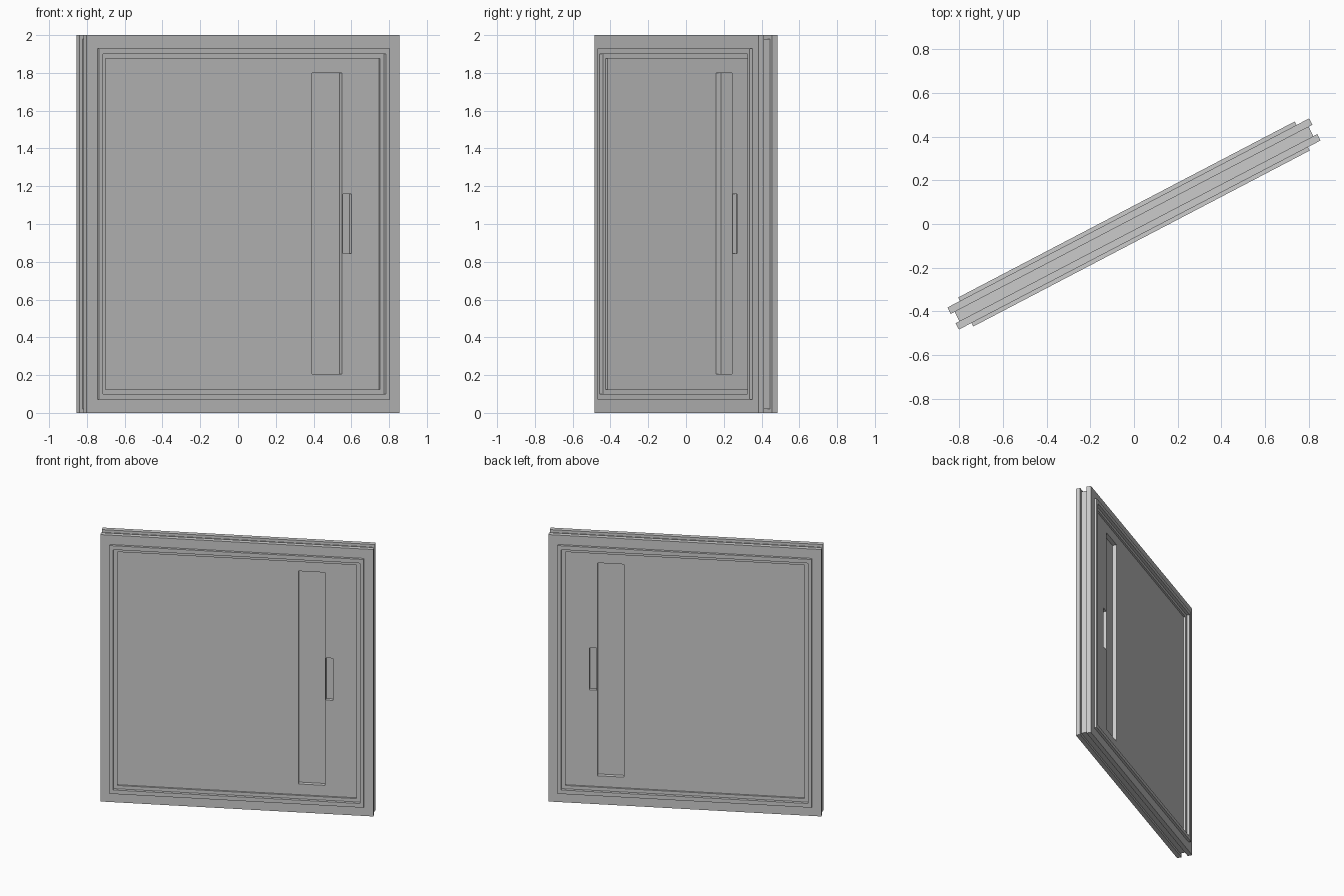
import bpy, bmesh, math
from mathutils import Matrix

if "Cube" in bpy.data.objects:
    bpy.data.objects.remove(bpy.data.objects["Cube"])

ANGLE = math.radians(27.6)
H = 1.0                      # half height
TURN = Matrix.Translation((0, 0, H)) @ Matrix.Rotation(ANGLE, 4, 'Z')


def make_object(name, bm):
    bmesh.ops.recalc_face_normals(bm, faces=bm.faces)
    mesh = bpy.data.meshes.new(name)
    bm.to_mesh(mesh)
    bm.free()
    obj = bpy.data.objects.new(name, mesh)
    bpy.context.collection.objects.link(obj)
    return obj


def loft(name, loops):
    """Closed stack of rectangles: (half width, half height, depth)."""
    bm = bmesh.new()
    rings = [[bm.verts.new(TURN @ Matrix.Translation((su * w, v, sz * h)).translation)
              for su, sz in ((-1, -1), (1, -1), (1, 1), (-1, 1))] for w, h, v in loops]
    for a, b in zip(rings, rings[1:]):
        for i in range(4):
            j = (i + 1) % 4
            bm.faces.new((a[i], a[j], b[j], b[i]))
    bm.faces.new(rings[0])
    bm.faces.new(rings[-1])
    return make_object(name, bm)


def box(name, u0, u1, v0, v1, z0, z1):
    bm = bmesh.new()
    size = Matrix.Diagonal((u1 - u0, v1 - v0, z1 - z0, 1))
    centre = Matrix.Translation(((u0 + u1) / 2, (v0 + v1) / 2, (z0 + z1) / 2 - H))
    bmesh.ops.create_cube(bm, size=1, matrix=TURN @ centre @ size)
    return make_object(name, bm)


# Door leaf: recessed panel, ledge, raised trim, face frame, edge groove
front = [
    (0.820, 0.875, -0.040),
    (0.820, 0.875, -0.053),
    (0.845, 0.900, -0.053),
    (0.845, 0.900, -0.075),
    (0.870, 0.930, -0.075),
    (0.870, 0.930, -0.057),
    (0.935, 1.000, -0.057),
    (0.935, 1.000, -0.024),
    (0.915, 0.980, -0.024),
]
back = [(w, h, -v) for w, h, v in reversed(front)]
door = loft("door_leaf", front + back)

# Tall window slot and small handle slot, sunk into both faces
for side, s in (("front", -1), ("back", 1)):
    for part, u0, u1, z0, z1, floor in (("window_slot", 0.42, 0.60, 0.205, 1.80, 0.010),
                                        ("handle_slot", 0.607, 0.657, 0.845, 1.16, 0.015)):
        v0, v1 = sorted((s * floor, s * 0.1))
        cutter = box(f"{side}_{part}_cutter", u0, u1, v0, v1, z0, z1)
        cutter.hide_render = True
        cutter.hide_set(True)
        mod = door.modifiers.new(f"{side}_{part}", 'BOOLEAN')
        mod.operation = 'DIFFERENCE'
        mod.solver = 'EXACT'
        mod.object = cutter
